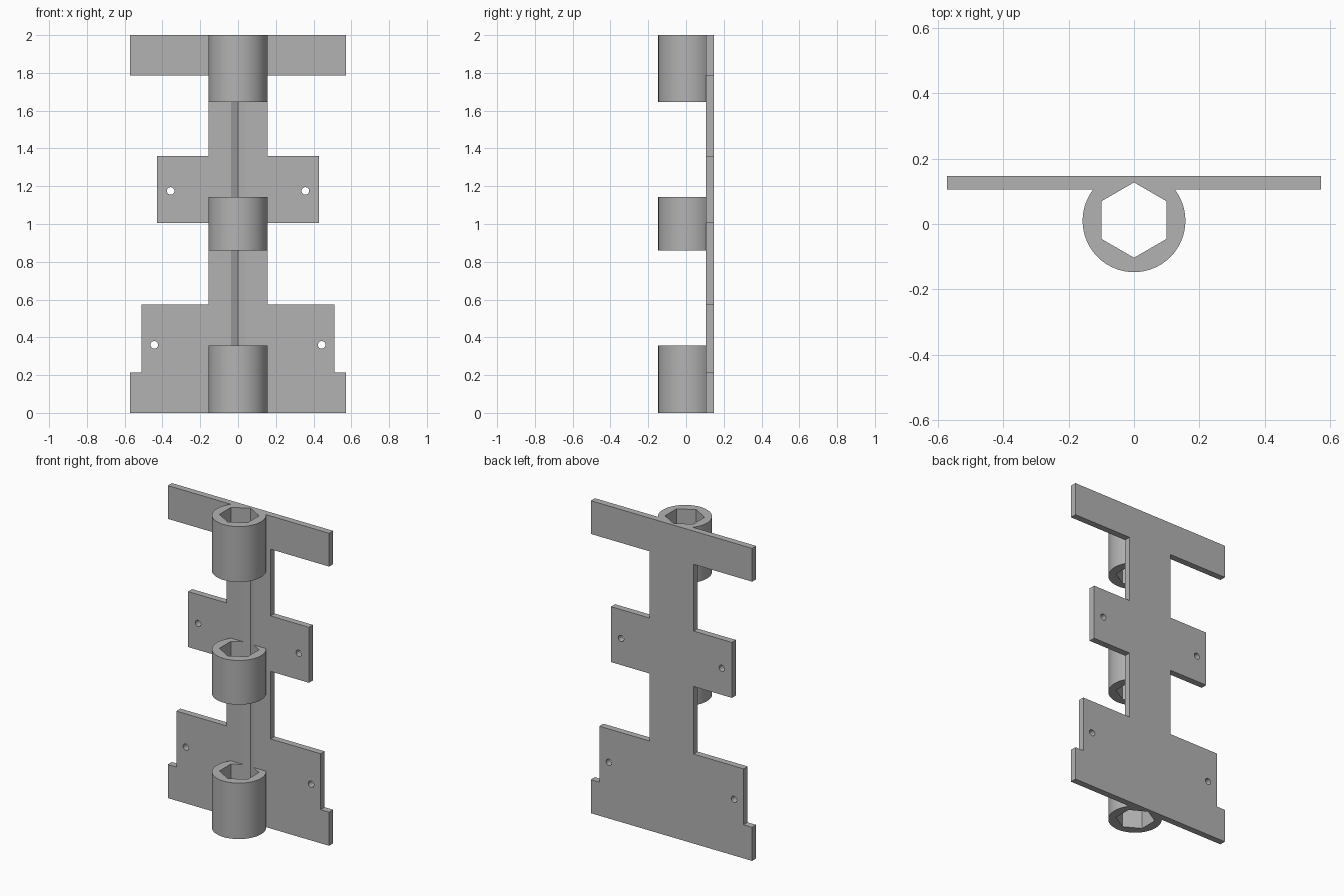
import bpy, bmesh, math
from mathutils import Vector

if "Cube" in bpy.data.objects:
    bpy.data.objects.remove(bpy.data.objects["Cube"], do_unlink=True)

FRONT, BACK = 0.106, 0.147      # plate depth
CY, R = 0.01, 0.157             # tube axis and outer radius
HEX_Y, HEX_R = 0.012, 0.115     # hexagonal bore
HOLE_R = 0.02

grey = bpy.data.materials.new("plain grey")
grey.use_nodes = True
grey.diffuse_color = (0.45, 0.45, 0.45, 1)
grey.node_tree.nodes["Principled BSDF"].inputs["Base Color"].default_value = grey.diffuse_color


def prism(name, points, offset):
    """Extrude a closed outline along an offset vector."""
    bm = bmesh.new()
    face = bm.faces.new([bm.verts.new(p) for p in points])
    new = bmesh.ops.extrude_face_region(bm, geom=[face])["geom"]
    verts = [v for v in new if isinstance(v, bmesh.types.BMVert)]
    bmesh.ops.translate(bm, verts=verts, vec=Vector(offset))
    bmesh.ops.recalc_face_normals(bm, faces=bm.faces)
    mesh = bpy.data.meshes.new(name)
    bm.to_mesh(mesh)
    bm.free()
    mesh.materials.append(grey)
    obj = bpy.data.objects.new(name, mesh)
    bpy.context.collection.objects.link(obj)
    return obj


def combine(target, other, operation):
    """Apply a boolean and drop the helper."""
    other.hide_render = True
    mod = target.modifiers.new("boolean", "BOOLEAN")
    mod.operation, mod.solver, mod.object = operation, "EXACT", other
    bpy.context.view_layer.objects.active = target
    bpy.ops.object.modifier_apply(modifier=mod.name)
    bpy.data.objects.remove(other, do_unlink=True)


# Stepped back plate, mirrored from its right half outline
half = [(0.571, 0), (0.571, 0.215), (0.511, 0.215), (0.511, 0.573),
        (R, 0.573), (R, 1.005), (0.428, 1.005), (0.428, 1.36),
        (R, 1.36), (R, 1.787), (0.571, 1.787), (0.571, 2)]
outline = half + [(-x, z) for x, z in reversed(half)]
bracket = prism("bracket", [(x, FRONT, z) for x, z in outline], (0, BACK - FRONT, 0))

# Three tubes whose backs merge into the plate
embed = FRONT + 0.02
start = math.asin((FRONT - CY) / R)
steps = 72
for z0, z1 in [(0, 0.358), (0.86, 1.143), (1.645, 2)]:
    arc = []
    for i in range(steps + 1):
        a = start - (math.pi + 2 * start) * i / steps
        arc.append((R * math.cos(a), CY + R * math.sin(a), z0))
    arc += [(arc[-1][0], embed, z0), (arc[0][0], embed, z0)]
    combine(bracket, prism("tube", arc, (0, 0, z1 - z0)), "UNION")

# Hexagonal bore, which also leaves a shallow groove along the plate
bore = [(HEX_R * math.sin(i * math.pi / 3), HEX_Y + HEX_R * math.cos(i * math.pi / 3), -0.1)
        for i in range(6)]
combine(bracket, prism("bore_cutter", bore, (0, 0, 2.2)), "DIFFERENCE")

# Screw holes
for x, z in [(0.357, 1.175), (0.443, 0.36)]:
    for side in (-1, 1):
        ring = [(side * x + HOLE_R * math.cos(i * math.pi / 16), 0,
                 z + HOLE_R * math.sin(i * math.pi / 16)) for i in range(32)]
        combine(bracket, prism("hole_cutter", ring, (0, 0.3, 0)), "DIFFERENCE")

# Smooth round walls, crisp edges
bpy.ops.object.select_all(action="DESELECT")
bracket.select_set(True)
bpy.context.view_layer.objects.active = bracket
bpy.ops.object.shade_smooth_by_angle(angle=math.radians(25))
